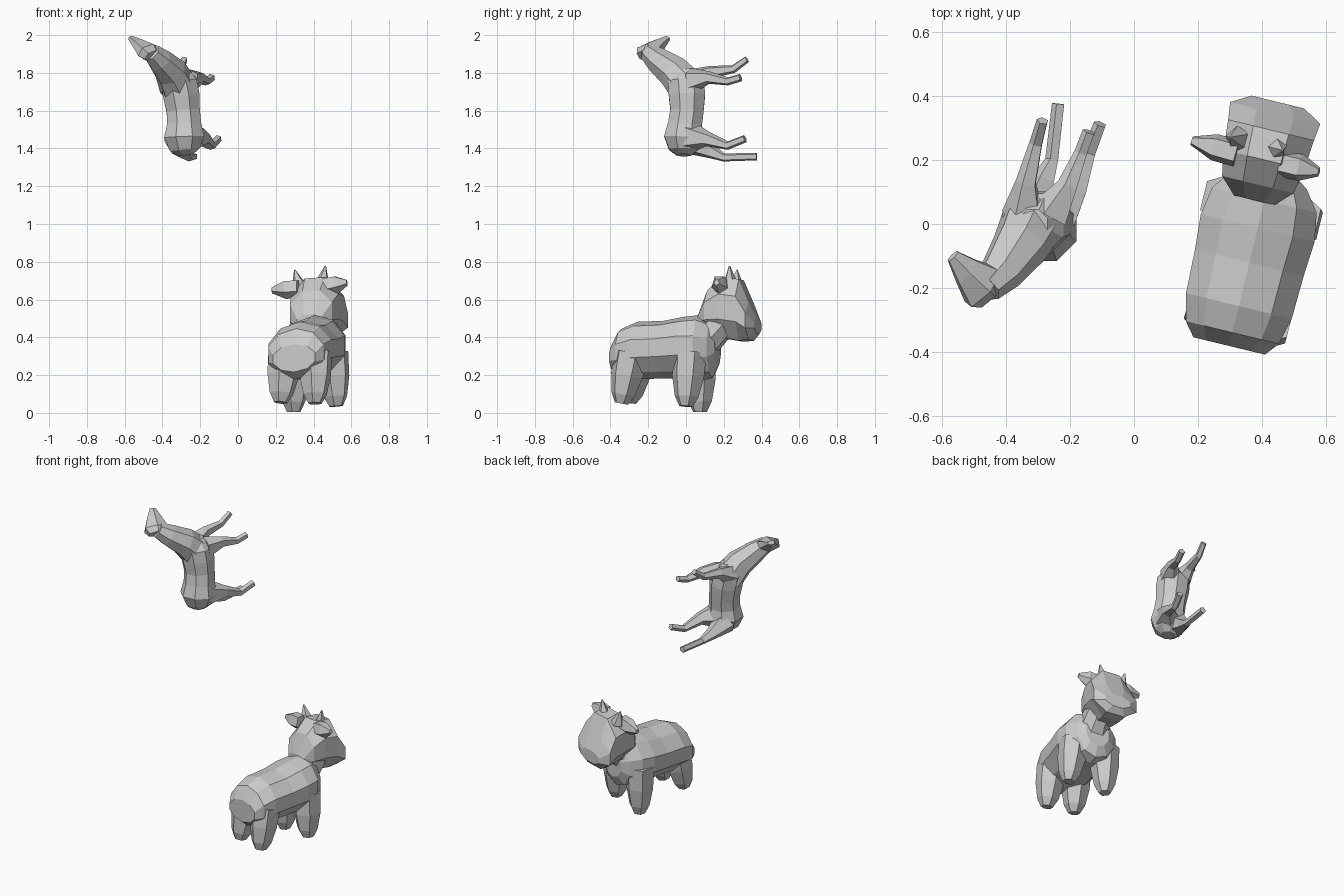
import bpy, bmesh, math
from mathutils import Vector as V


def loft(name, rings, n=8):
    """Flat-faced skin through rings of (centre, half-axis u, half-axis v)."""
    bm = bmesh.new()
    k = math.cos(math.pi / n)
    loops = []
    for c, u, v in rings:
        loop = []
        for i in range(n):
            a = 2 * math.pi * (i + 0.5) / n
            loop.append(bm.verts.new(c + u * (math.cos(a) / k) + v * (math.sin(a) / k)))
        loops.append(loop)
    for a, b in zip(loops, loops[1:]):
        for i in range(n):
            j = (i + 1) % n
            bm.faces.new((a[i], a[j], b[j], b[i]))
    bm.faces.new(loops[0])
    bm.faces.new(loops[-1])
    bmesh.ops.recalc_face_normals(bm, faces=bm.faces)
    me = bpy.data.meshes.new(name)
    bm.to_mesh(me)
    bm.free()
    ob = bpy.data.objects.new(name, me)
    bpy.context.collection.objects.link(ob)
    return ob


def tube(name, pts, side=V((1, 0, 0)), n=6, flat=1.0):
    """Tapering limb through (x, y, z, radius) points."""
    ps = [V(p[:3]) for p in pts]
    rings = []
    for i, p in enumerate(pts):
        d = (ps[min(i + 1, len(ps) - 1)] - ps[max(i - 1, 0)]).normalized()
        v = d.cross(side).normalized()
        u = v.cross(d).normalized()
        rings.append((ps[i], u * p[3], v * p[3] * flat))
    return loft(name, rings, n)


def level(name, origin, rows, n):
    """Cow volume from (distance forward, low z, high z, half width)."""
    rings = []
    for s, z0, z1, w in rows:
        c = V((origin[0], origin[1], 0)) + FWD * s + V((0, 0, (z0 + z1) / 2))
        rings.append((c, SIDE * w, V((0, 0, (z1 - z0) / 2))))
    return loft(name, rings, n)


FWD = V((0.235, 0.972, 0))
SIDE = V((0.97, -0.235, 0.06))

# Cow body, neck and head
level("cow_body", (0.36, -0.12), [
    (-0.268, 0.22, 0.36, 0.115), (-0.225, 0.185, 0.44, 0.15),
    (-0.14, 0.185, 0.475, 0.17), (0.0, 0.19, 0.48, 0.175),
    (0.11, 0.19, 0.50, 0.183), (0.20, 0.18, 0.51, 0.168),
    (0.265, 0.19, 0.485, 0.12), (0.295, 0.25, 0.43, 0.075)], 10)
tube("cow_neck", [(0.41, 0.09, 0.39, 0.10), (0.425, 0.14, 0.43, 0.085),
                  (0.435, 0.22, 0.52, 0.08)], SIDE, 8)
level("cow_head", (0.41, 0.22), [
    (-0.15, 0.45, 0.52, 0.065), (-0.10, 0.42, 0.645, 0.115),
    (-0.02, 0.395, 0.715, 0.13), (0.075, 0.38, 0.705, 0.138),
    (0.13, 0.385, 0.58, 0.145), (0.165, 0.42, 0.50, 0.085)], 8)

# Cow legs: stubby, tapering from hip to hoof
for name, top, foot in [
        ("front_right", (0.495, 0.02, 0.32), (0.52, 0.0, 0.035)),
        ("front_left", (0.295, 0.07, 0.32), (0.295, 0.075, 0.005)),
        ("rear_right", (0.41, -0.29, 0.32), (0.407, -0.342, 0.05)),
        ("rear_left", (0.25, -0.25, 0.32), (0.225, -0.30, 0.055))]:
    a, b = V(top), V(foot)
    m = a.lerp(b, 0.82)
    q = a.lerp(b, 0.45)
    tube("cow_leg_" + name, [(*a, 0.08), (*q, 0.075), (*m, 0.056), (*b, 0.032)], SIDE)

# Cow ears and horns
for side, root, tip in [("left", (0.32, 0.22, 0.66), (0.18, 0.26, 0.65)),
                        ("right", (0.46, 0.19, 0.67), (0.577, 0.162, 0.69))]:
    a, b = V(root), V(tip)
    tube("cow_ear_" + side, [(*a, 0.042), (*a.lerp(b, 0.5), 0.042), (*b, 0.014)],
         V((0, 0, 1)), 5, 0.85)
for side, root, tip in [("left", (0.325, 0.265, 0.67), (0.30, 0.27, 0.757)),
                        ("right", (0.445, 0.235, 0.68), (0.463, 0.23, 0.778))]:
    tube("cow_horn_" + side, [(*root, 0.034), (*tip, 0.003)], SIDE, 5)

# Horse torso, standing on end with its legs towards +y
tube("horse_body", [
    (-0.275, -0.01, 1.365, 0.04), (-0.28, -0.01, 1.395, 0.08),
    (-0.285, -0.01, 1.46, 0.106), (-0.285, -0.005, 1.53, 0.09),
    (-0.29, 0.005, 1.60, 0.088), (-0.30, 0.005, 1.68, 0.096),
    (-0.315, 0.0, 1.76, 0.096), (-0.315, 0.0, 1.825, 0.045)], n=8)
# Horse neck and wedge-shaped head turned to one side
tube("horse_neck", [
    (-0.315, 0.01, 1.72, 0.092), (-0.355, -0.065, 1.805, 0.08),
    (-0.415, -0.15, 1.868, 0.062), (-0.46, -0.20, 1.91, 0.045)], n=7)
tube("horse_head", [
    (-0.45, -0.21, 1.89, 0.055), (-0.47, -0.195, 1.91, 0.073),
    (-0.52, -0.148, 1.95, 0.045), (-0.565, -0.10, 1.983, 0.02)],
    V((0.76, 0.63, -0.13)), 6, 0.6)

# Horse legs
for name, pts in [
        ("front_left", [(-0.345, 0.03, 1.76, 0.055), (-0.335, 0.13, 1.805, 0.028),
                        (-0.305, 0.25, 1.82, 0.018), (-0.285, 0.322, 1.872, 0.015)]),
        ("front_right", [(-0.26, 0.03, 1.76, 0.055), (-0.205, 0.12, 1.775, 0.028),
                         (-0.165, 0.22, 1.755, 0.018), (-0.14, 0.288, 1.775, 0.017)]),
        ("rear_left", [(-0.315, 0.03, 1.44, 0.065), (-0.285, 0.13, 1.385, 0.033),
                       (-0.255, 0.20, 1.352, 0.018), (-0.235, 0.375, 1.357, 0.017)]),
        ("rear_right", [(-0.24, 0.03, 1.46, 0.065), (-0.18, 0.11, 1.45, 0.033),
                        (-0.14, 0.22, 1.415, 0.019), (-0.105, 0.312, 1.452, 0.017)])]:
    tube("horse_leg_" + name, pts, V((0.9, -0.3, 0)), 5)
